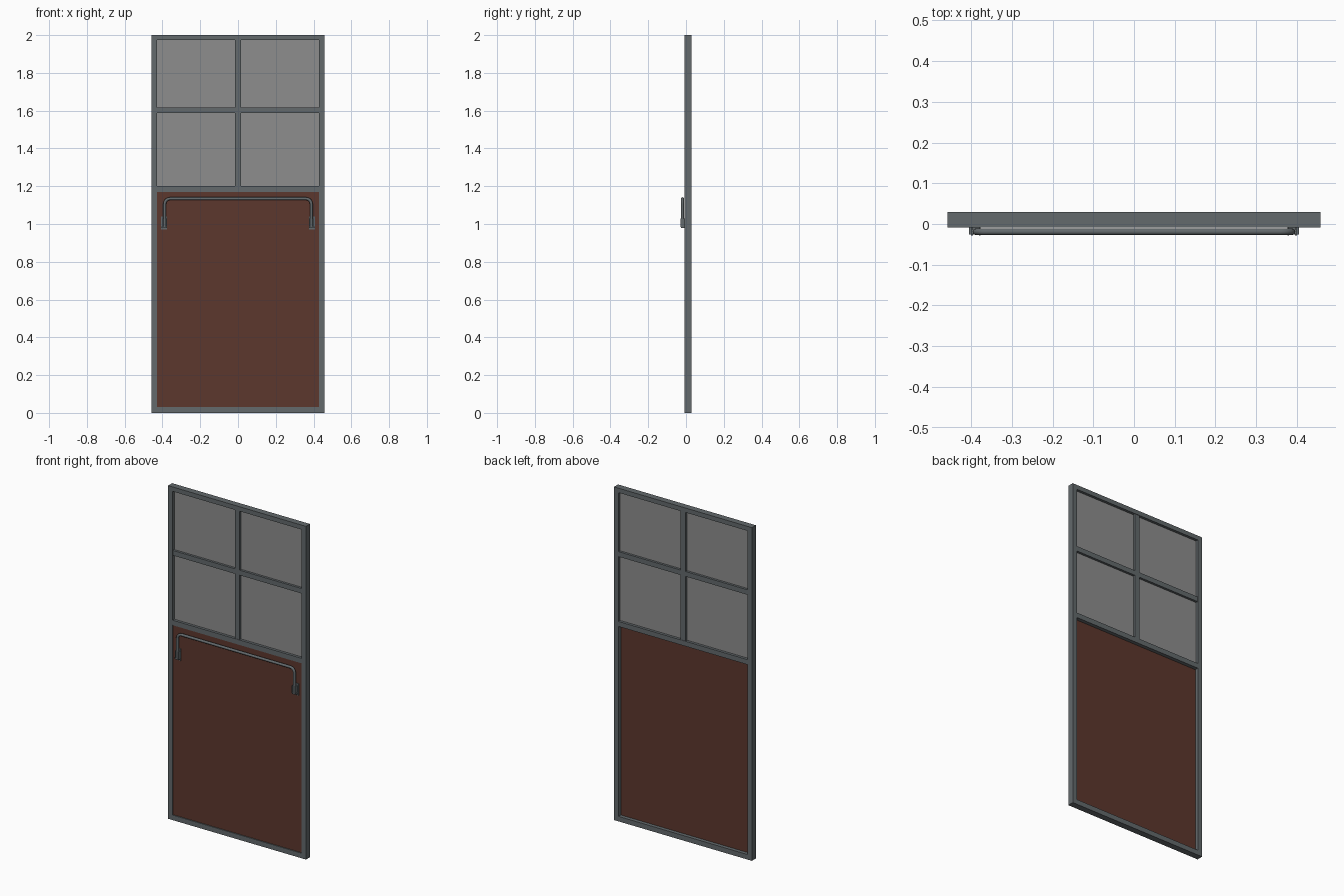
import bpy, bmesh, math
from mathutils import Vector

if "Cube" in bpy.data.objects:
    bpy.data.objects.remove(bpy.data.objects["Cube"])


def material(name, rgb):
    m = bpy.data.materials.new(name)
    m.diffuse_color = (*rgb, 1)
    m.use_nodes = True
    m.node_tree.nodes["Principled BSDF"].inputs["Base Color"].default_value = m.diffuse_color
    return m


STEEL = material("grey_steel", (0.125, 0.142, 0.150))
GLASS = material("grey_glass", (0.27, 0.27, 0.27))
PANEL = material("brown_panel", (0.107, 0.038, 0.026))


def box(name, x, y, z, mat):
    """Box from (min, max) ranges on each axis."""
    bm = bmesh.new()
    bmesh.ops.create_cube(bm, size=1)
    for v in bm.verts:
        v.co = [r[0] if c < 0 else r[1] for r, c in zip((x, y, z), v.co)]
    me = bpy.data.meshes.new(name)
    bm.to_mesh(me)
    bm.free()
    me.materials.append(mat)
    ob = bpy.data.objects.new(name, me)
    bpy.context.collection.objects.link(ob)
    return ob


W, IN = 0.458, 0.428          # outer and inner half widths
F, B = -0.009, 0.029          # frame front and back

# Outer frame
for s, side in ((-1, "left"), (1, "right")):
    box(side + "_stile", sorted((s * IN, s * W)), (F, B), (0, 2), STEEL)
box("top_rail", (-IN, IN), (F, B), (1.973, 2), STEEL)
box("bottom_rail", (-IN, IN), (F, B), (0, 0.03), STEEL)

# Middle rail and glazing bars
box("middle_rail", (-IN, IN), (F, B), (1.17, 1.2), STEEL)
box("glazing_rail", (-IN, IN), (F + 0.002, B - 0.002), (1.588, 1.618), STEEL)
box("lower_glazing_bar", (-0.016, 0.016), (F + 0.002, B - 0.002), (1.2, 1.588), STEEL)
box("upper_glazing_bar", (-0.016, 0.016), (F + 0.002, B - 0.002), (1.618, 1.973), STEEL)

# Four glass panes
for x in ((-IN, -0.016), (0.016, IN)):
    for z in ((1.2, 1.588), (1.618, 1.973)):
        box("glass_pane", x, (0.007, 0.013), z, GLASS)

# Lower panel, set toward the front
box("lower_panel", (-IN, IN), (-0.003, 0.007), (0.03, 1.17), PANEL)

# Bent tube handle with rounded corners
HX, HZ, R, HY = 0.388, 1.134, 0.028, -0.019
pts = [(-HX, 0.985)]
for k in range(7):
    a = math.pi - k * math.pi / 12
    pts.append((-HX + R + R * math.cos(a), HZ - R + R * math.sin(a)))
pts += [(-x, z) for x, z in reversed(pts)]
bm = bmesh.new()
rings = []
for i, p in enumerate(pts):
    a, b = pts[max(i - 1, 0)], pts[min(i + 1, len(pts) - 1)]
    t = Vector((b[0] - a[0], 0, b[1] - a[1])).normalized()
    n = Vector((-t.z, 0, t.x))
    ring = []
    for k in range(12):
        ang = 2 * math.pi * k / 12
        ring.append(bm.verts.new(Vector((p[0], HY, p[1])) + 0.008 * (
            n * math.cos(ang) + Vector((0, 1, 0)) * math.sin(ang))))
    rings.append(ring)
for r, q in zip(rings, rings[1:]):
    for k in range(12):
        bm.faces.new((r[k], r[(k + 1) % 12], q[(k + 1) % 12], q[k])).smooth = True
bm.faces.new(rings[0])
bm.faces.new(rings[-1])
bmesh.ops.recalc_face_normals(bm, faces=bm.faces)
me = bpy.data.meshes.new("handle_tube")
bm.to_mesh(me)
bm.free()
me.materials.append(STEEL)
bpy.context.collection.objects.link(bpy.data.objects.new("handle_tube", me))

# Handle brackets: wall plate, seat and side cheeks
for s in (-1, 1):
    c = s * 0.391
    box("bracket_plate", (c - 0.016, c + 0.016), (-0.008, 0.0055), (0.97, 1.04), STEEL)
    box("bracket_seat", (c - 0.014, c + 0.014), (-0.026, -0.008), (0.98, 0.987), STEEL)
    for e in (-1, 1):
        x = s * HX + e * 0.0095
        box("bracket_cheek", (x - 0.002, x + 0.002), (-0.028, -0.008), (0.985, 1.03), STEEL)
